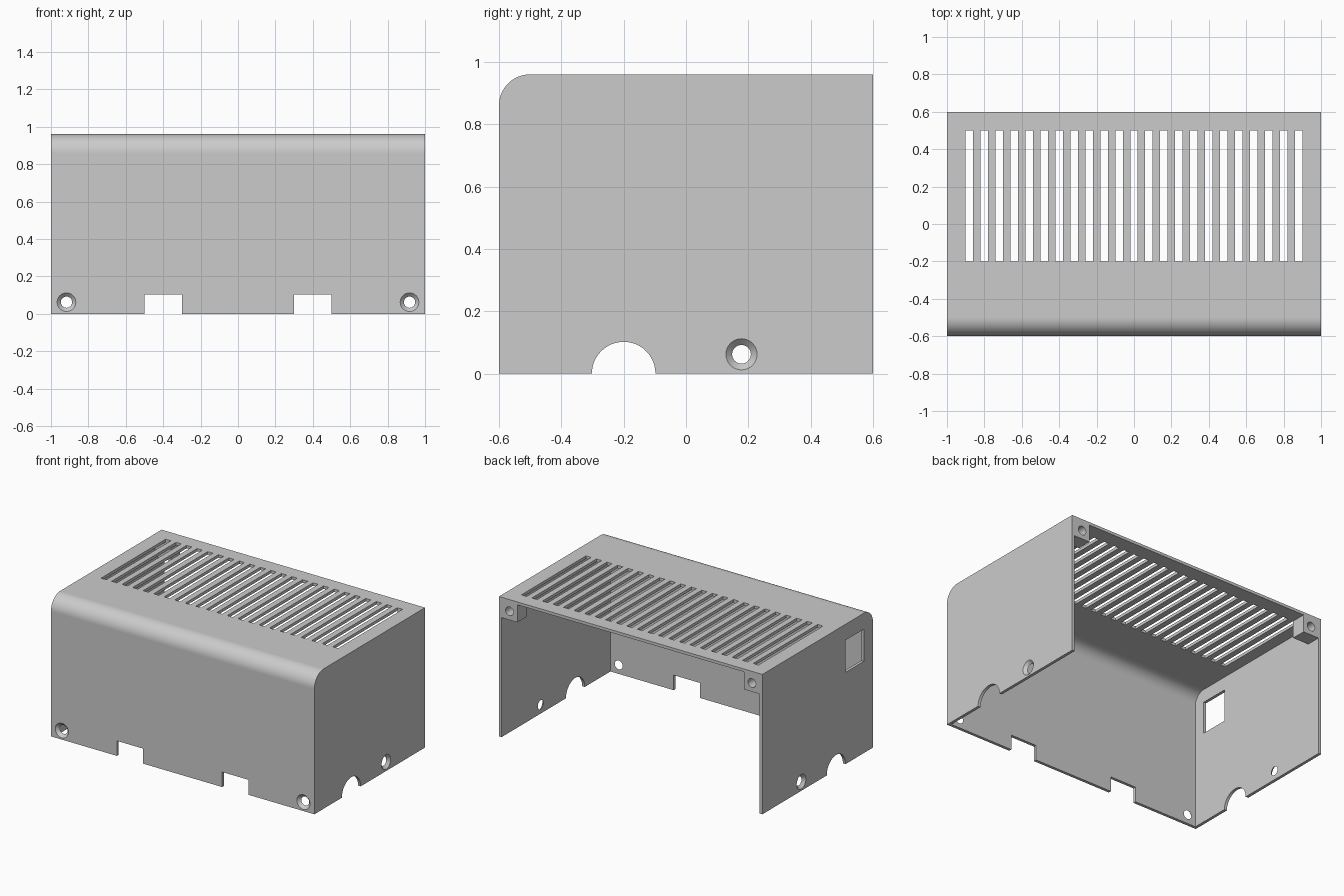
import bpy, bmesh, math
from mathutils import Matrix, Vector

if "Cube" in bpy.data.objects:
    bpy.data.objects.remove(bpy.data.objects["Cube"], do_unlink=True)

WIDTH, DEPTH, HEIGHT, WALL, ROUND = 2.0, 1.2, 0.96, 0.02, 0.1

grey = bpy.data.materials.new("light_grey")
grey.use_nodes = True
colour = (0.6, 0.6, 0.6, 1)
grey.diffuse_color = colour
grey.node_tree.nodes["Principled BSDF"].inputs["Base Color"].default_value = colour


def make(name, bm):
    bmesh.ops.recalc_face_normals(bm, faces=bm.faces[:])
    mesh = bpy.data.meshes.new(name)
    bm.to_mesh(mesh)
    bm.free()
    mesh.materials.append(grey)
    obj = bpy.data.objects.new(name, mesh)
    bpy.context.collection.objects.link(obj)
    return obj


def box(bm, low, high):
    low, high = Vector(low), Vector(high)
    size = Matrix.Diagonal((*(high - low), 1))
    bmesh.ops.create_cube(bm, size=1, matrix=Matrix.Translation((low + high) / 2) @ size)


def cone(bm, centre, axis, r1, r2, length, sides=32):
    turn = Vector(axis).to_track_quat('Z', 'Y').to_matrix().to_4x4()
    bmesh.ops.create_cone(bm, cap_ends=True, segments=sides, radius1=r1, radius2=r2,
                          depth=length, matrix=Matrix.Translation(centre) @ turn)


def rounded_block(name, half_x, front, back, low, high, radius):
    """Block along x with its top front edge rounded."""
    bm = bmesh.new()
    steps = 24
    outline = [(back, high), (back, low), (front, low)]
    for i in range(steps + 1):
        a = math.pi / 2 * i / steps
        outline.append((front + radius * (1 - math.cos(a)),
                        high - radius * (1 - math.sin(a))))
    face = bm.faces.new([bm.verts.new((-half_x, y, z)) for y, z in outline])
    made = bmesh.ops.extrude_face_region(bm, geom=[face])["geom"]
    verts = [v for v in made if isinstance(v, bmesh.types.BMVert)]
    bmesh.ops.translate(bm, verts=verts, vec=(2 * half_x, 0, 0))
    return make(name, bm)


def combine(target, other, operation):
    other.hide_render = True
    mod = target.modifiers.new(operation.lower(), 'BOOLEAN')
    mod.operation, mod.solver, mod.object = operation, 'EXACT', other
    bpy.context.view_layer.objects.active = target
    bpy.ops.object.modifier_apply(modifier=mod.name)
    bpy.data.objects.remove(other, do_unlink=True)


X, Y = WIDTH / 2, DEPTH / 2

# Shell: rounded block hollowed out, open at the back and the bottom
cover = rounded_block("vented_cover", X, -Y, Y, 0, HEIGHT, ROUND)
cavity = rounded_block("cavity", X - WALL, -Y + WALL, Y + 0.1, -0.1, HEIGHT - WALL, ROUND - WALL)
combine(cover, cavity, 'DIFFERENCE')

# Screw bosses in the top back corners
bm = bmesh.new()
for s in (-1, 1):
    ends = sorted((s * (X - 0.14), s * (X - 0.01)))
    box(bm, (ends[0], Y - 0.1, HEIGHT - 0.14), (ends[1], Y, HEIGHT - 0.01))
combine(cover, make("bosses", bm), 'UNION')

bm = bmesh.new()
# Vent slots in the top
for i in range(23):
    x = -0.9 + 0.08 * i
    box(bm, (x, -0.2, HEIGHT - 0.06), (x + 0.04, 0.5, HEIGHT + 0.05))
for s in (-1, 1):
    # Front notches, countersunk screw holes and blind boss holes
    ends = sorted((s * 0.3, s * 0.5))
    box(bm, (ends[0], -Y - 0.1, -0.1), (ends[1], -Y + 0.1, 0.103))
    cone(bm, (s * 0.917, -Y + 0.01, 0.062), (0, 1, 0), 0.06, 0.02, 0.04)
    cone(bm, (s * (X - 0.01), 0.178, 0.062), (-s, 0, 0), 0.06, 0.02, 0.04)
    cone(bm, (s * (X - 0.08), Y, HEIGHT - 0.08), (0, 1, 0), 0.03, 0.03, 0.16)
# Half-round cable openings through both sides
cone(bm, (0, -0.2, 0), (1, 0, 0), 0.102, 0.102, WIDTH + 0.2, 48)
# Window in one side
box(bm, (-X - 0.1, -0.5, 0.63), (-X + 0.1, -0.3, 0.85))
combine(cover, make("openings", bm), 'DIFFERENCE')

# Smooth the curved faces only
bpy.ops.object.select_all(action='DESELECT')
cover.select_set(True)
bpy.context.view_layer.objects.active = cover
bpy.ops.object.shade_smooth_by_angle(angle=math.radians(30))
for p in cover.data.polygons:
    if max(abs(c) for c in p.normal) > 0.9999:
        p.use_smooth = False
